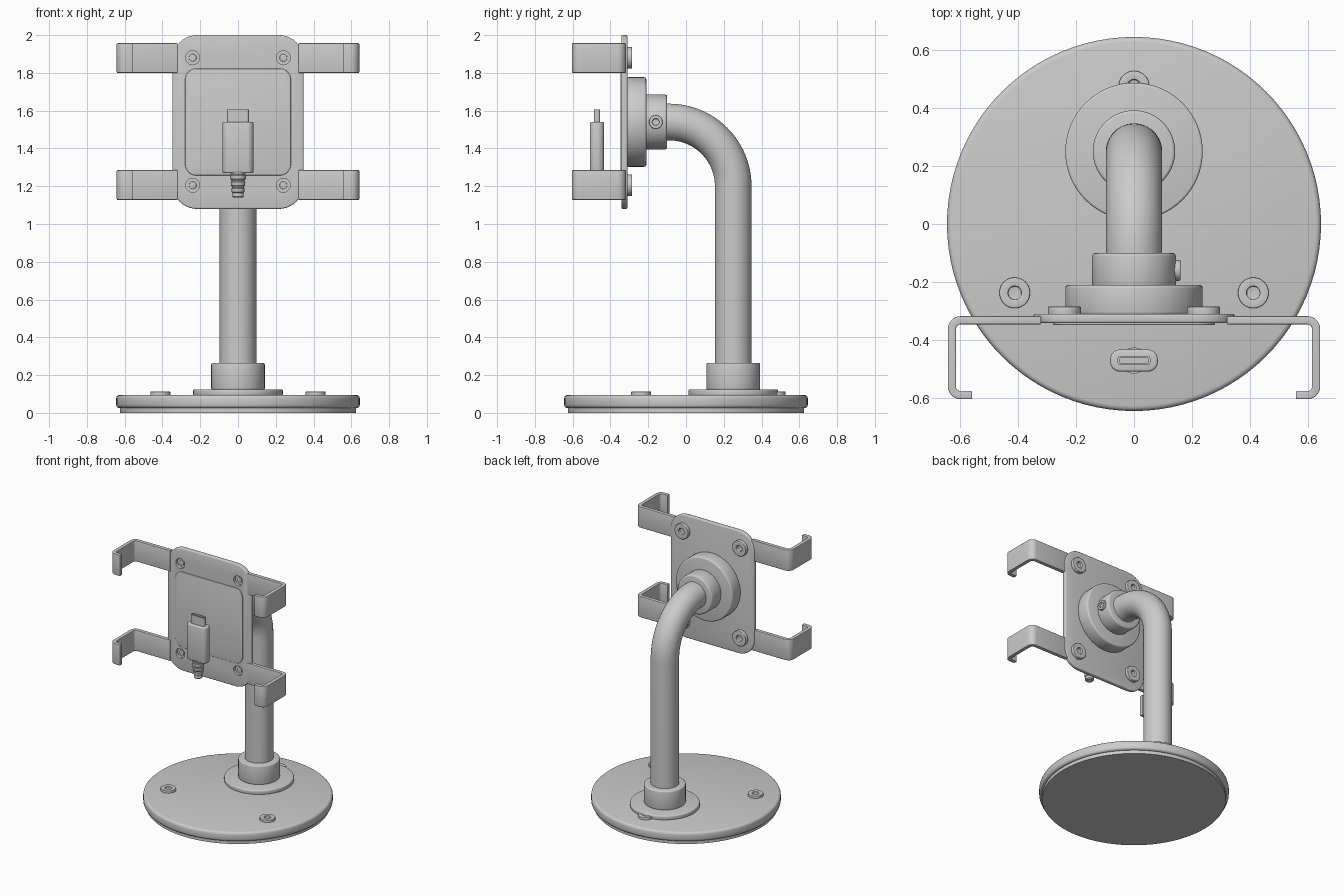
import bpy, bmesh, math
from mathutils import Matrix, Vector

cube = bpy.data.objects.get("Cube")
if cube:
    bpy.data.objects.remove(cube, do_unlink=True)

grey = bpy.data.materials.new("satin grey")
grey.use_nodes = True
COLOUR = (0.6, 0.6, 0.6, 1)
grey.diffuse_color = COLOUR
grey.node_tree.nodes["Principled BSDF"].inputs["Base Color"].default_value = COLOUR

# Frames that turn a part's local z towards a world direction
UP = Matrix.Identity(4)
BACK = Matrix.Rotation(-math.pi / 2, 4, "X")     # local z -> +y, local y -> -z
FRONT = Matrix.Rotation(math.pi / 2, 4, "X")     # local z -> -y, local y -> +z
LEFT = Matrix.Rotation(math.pi / 2, 4, "Y")      # local z -> +x


def finish(name, bm, place=UP, at=(0, 0, 0), bevel=0.0):
    """Round the sharp edges, place the mesh and shade it."""
    bmesh.ops.remove_doubles(bm, verts=bm.verts, dist=1e-5)
    bmesh.ops.recalc_face_normals(bm, faces=bm.faces)
    if bevel:
        sharp = [e for e in bm.edges if e.calc_face_angle(0) > math.radians(45)]
        bmesh.ops.bevel(bm, geom=sharp, offset=bevel, segments=3, profile=0.5,
                        affect="EDGES", clamp_overlap=True)
    bm.transform(Matrix.Translation(at) @ place)
    bmesh.ops.recalc_face_normals(bm, faces=bm.faces)
    mesh = bpy.data.meshes.new(name)
    bm.to_mesh(mesh)
    bm.free()
    mesh.materials.append(grey)
    obj = bpy.data.objects.new(name, mesh)
    bpy.context.collection.objects.link(obj)
    smooth(obj)
    return obj


def smooth(obj):
    bpy.ops.object.select_all(action="DESELECT")
    obj.select_set(True)
    bpy.context.view_layer.objects.active = obj
    bpy.ops.object.shade_smooth_by_angle(angle=math.radians(35))


def lathe(name, profile, place=UP, at=(0, 0, 0), bevel=0.0, steps=64):
    """Spin (radius, height) points, closed to the axis at both ends."""
    bm = bmesh.new()
    rings = []
    for r, z in profile:
        rings.append([bm.verts.new((r * math.cos(a), r * math.sin(a), z))
                      for a in (2 * math.pi * i / steps for i in range(steps))])
    for low, high in zip(rings, rings[1:]):
        for i in range(steps):
            j = (i + 1) % steps
            bm.faces.new((low[i], low[j], high[j], high[i]))
    bm.faces.new(rings[0])
    bm.faces.new(rings[-1])
    return finish(name, bm, place, at, bevel)


def disc(name, r, low, high, place=UP, at=(0, 0, 0), bevel=0.0, steps=64):
    return lathe(name, [(r, low), (r, high)], place, at, bevel, steps)


def socket_screw(name, r, hole, height, place, at):
    lathe(name, [(r, -0.01), (r, height), (hole, height), (hole, height * 0.3)],
          place, at, 0.004, 32)


def prism(name, outline, depth, place=UP, at=(0, 0, 0), bevel=0.0):
    bm = bmesh.new()
    face = bm.faces.new([bm.verts.new((x, y, 0)) for x, y in outline])
    top = bmesh.ops.extrude_face_region(bm, geom=[face])["geom"]
    bmesh.ops.translate(bm, vec=(0, 0, depth),
                        verts=[v for v in top if isinstance(v, bmesh.types.BMVert)])
    return finish(name, bm, place, at, bevel)


def round_rect(hw, hh, r, steps=10):
    pts = []
    for k, (sx, sy) in enumerate([(1, 1), (-1, 1), (-1, -1), (1, -1)]):
        for i in range(steps + 1):
            a = (k + i / steps) * math.pi / 2
            pts.append((sx * (hw - r) + r * math.cos(a), sy * (hh - r) + r * math.sin(a)))
    return pts


def cut(obj, cutter):
    mod = obj.modifiers.new("cut", "BOOLEAN")
    mod.operation, mod.solver, mod.object = "DIFFERENCE", "EXACT", cutter
    bpy.context.view_layer.objects.active = obj
    bpy.ops.object.modifier_apply(modifier=mod.name)
    bpy.data.objects.remove(cutter, do_unlink=True)
    smooth(obj)


# Base: pad, weighted disc and three screws
disc("base_pad", 0.625, 0, 0.03, steps=96)
disc("base_disc", 0.645, 0.025, 0.095, bevel=0.018, steps=96)
for i in range(3):
    a = math.radians(90 + 120 * i)
    socket_screw(f"base_screw_{i + 1}", 0.053, 0.023, 0.018, UP,
                 (0.475 * math.cos(a), 0.475 * math.sin(a), 0.095))

# Pole foot
POLE_Y, HEAD_Z = 0.25, 1.54
disc("foot_flange", 0.237, 0.09, 0.125, at=(0, POLE_Y, 0), bevel=0.008)
disc("foot_collar", 0.142, 0.12, 0.265, at=(0, POLE_Y, 0), bevel=0.01)

# Bent tube swept along a straight, quarter-turn, straight path
BEND, TUBE = 0.34, 0.097
path = [(POLE_Y, 0.1, 0)]
for i in range(25):
    a = i / 24 * math.pi / 2
    path.append((POLE_Y - BEND + BEND * math.cos(a), HEAD_Z - BEND + BEND * math.sin(a), a))
path.append((-0.2, HEAD_Z, math.pi / 2))
bm = bmesh.new()
rings = []
for y, z, tilt in path:
    ring = []
    for i in range(48):
        a = 2 * math.pi * i / 48
        side = TUBE * math.sin(a)
        ring.append(bm.verts.new((TUBE * math.cos(a), y + side * math.cos(tilt),
                                  z + side * math.sin(tilt))))
    rings.append(ring)
for low, high in zip(rings, rings[1:]):
    for i in range(48):
        j = (i + 1) % 48
        bm.faces.new((low[i], low[j], high[j], high[i]))
bm.faces.new(rings[0])
bm.faces.new(rings[-1])
finish("bent_pole", bm)

# Head: hub, collar and side set screw
disc("head_hub", 0.237, -0.315, -0.21, BACK, (0, 0, HEAD_Z), 0.012)
disc("head_collar", 0.145, -0.22, -0.1, BACK, (0, 0, HEAD_Z), 0.012)
socket_screw("set_screw", 0.036, 0.018, 0.018, LEFT, (0.142, -0.16, HEAD_Z))

# Back plate with four screw holes, raised pad and rear bosses
plate = prism("back_plate", round_rect(0.347, 0.46, 0.13), 0.032, FRONT,
              (0, -0.31, HEAD_Z), 0.008)
for side, x in (("left", 0.24), ("right", -0.24)):
    for level, z in (("upper", 1.88), ("lower", 1.205)):
        cut(plate, disc("hole_cutter", 0.037, 0.012, 0.1, FRONT, (x, -0.31, z), steps=32))
        disc(f"{level}_{side}_hole_screw", 0.02, 0.005, 0.02, FRONT, (x, -0.31, z), 0.003, 24)
        socket_screw(f"{level}_{side}_boss", 0.057, 0.023, 0.027, BACK, (x, -0.312, z))
prism("front_pad", round_rect(0.28, 0.283, 0.06), 0.012, FRONT,
      (0, -0.336, HEAD_Z), 0.004)

# Clamp arms: bent strips, mirrored left and right
centre = [(0.32, -0.332), (0.628, -0.332), (0.628, -0.59), (0.558, -0.59)]
HALF, R = 0.014, 0.03


def bent_strip(points):
    """Outline of a strip following the points with rounded corners."""
    line = [Vector(points[0])]
    for a, b, c in zip(points, points[1:], points[2:]):
        a, b, c = Vector(a), Vector(b), Vector(c)
        d0, d1 = (b - a).normalized(), (c - b).normalized()
        pivot = b - d0 * R + d1 * R
        for i in range(9):
            t = i / 8 * math.pi / 2
            line.append(pivot - d1 * R * math.cos(t) + d0 * R * math.sin(t))
    line.append(Vector(points[-1]))
    one, two = [], []
    for i, p in enumerate(line):
        d = (line[min(i + 1, len(line) - 1)] - line[max(i - 1, 0)]).normalized()
        n = Vector((-d.y, d.x)) * HALF
        one.append(tuple(p + n))
        two.append(tuple(p - n))
    return one + two[::-1]


for side, s in (("left", 1), ("right", -1)):
    for level, z in (("upper", 1.80), ("lower", 1.128)):
        outline = [(s * x, y) for x, y in bent_strip(centre)]
        prism(f"{level}_{side}_clamp", outline, 0.157, UP, (0, 0, z), 0.004)

# Charging plug: body, hollow tip and ribbed strain relief
PLUG_Y = -0.471
prism("plug_body", round_rect(0.082, 0.038, 0.034), 0.27, UP, (0, PLUG_Y, 1.27), 0.008)
tip = prism("plug_tip", round_rect(0.057, 0.016, 0.012), 0.075, UP, (0, PLUG_Y, 1.53))
cut(tip, prism("tip_cutter", round_rect(0.05, 0.009, 0.008), 0.1, UP, (0, PLUG_Y, 1.555)))
relief = [(0.026, 1.14), (0.031, 1.146)]
for i in range(3):
    r, z = 0.033 + 0.004 * i, 1.165 + 0.034 * i
    relief += [(r - 0.004, z), (r, z + 0.004), (r + 0.002, z + 0.024), (r - 0.003, z + 0.028)]
relief.append((0.045, 1.28))
lathe("strain_relief", relief, at=(0, PLUG_Y, 0), steps=32)
